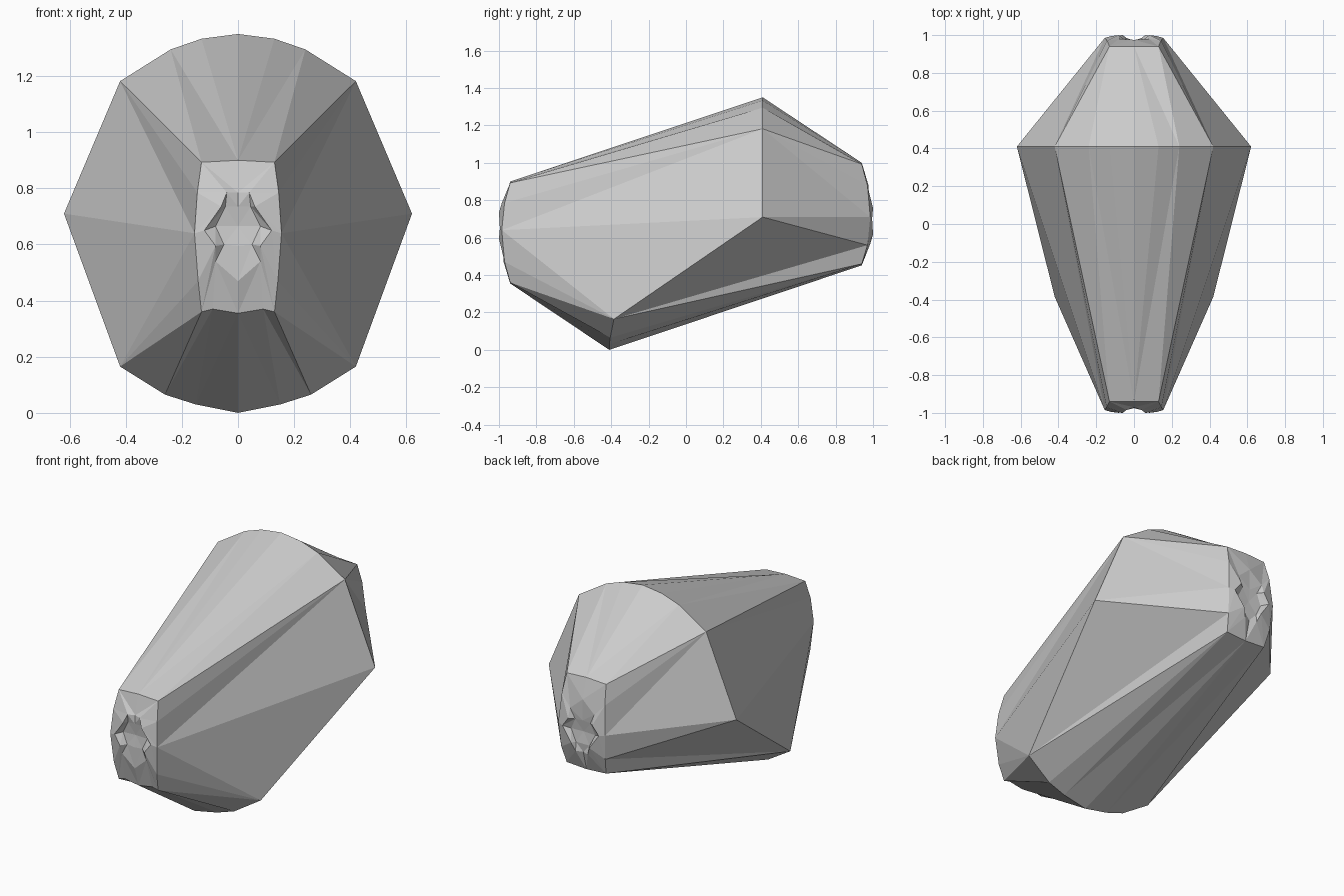
import bpy, bmesh

if "Cube" in bpy.data.objects:
    bpy.data.objects.remove(bpy.data.objects["Cube"])

bm = bmesh.new()


def strip(a, b):
    """Zip two point chains together with triangles, on both sides of x = 0."""
    i = j = 0
    while i < len(a) - 1 or j < len(b) - 1:
        na = (i + 1) / (len(a) - 1) if i < len(a) - 1 else 9
        nb = (j + 1) / (len(b) - 1) if j < len(b) - 1 else 9
        if na <= nb:
            tri = (a[i], a[i + 1], b[j])
            i += 1
        else:
            tri = (a[i], b[j + 1], b[j])
            j += 1
        for s in (1, -1):
            bm.faces.new([bm.verts.new((s * x, y, z)) for x, y, z in tri])


# Half profiles: upper rear arc, lower front arc, widest side point
U = [(0, .41, 1.35), (.13, .41, 1.333), (.24, .41, 1.295), (.42, .41, 1.182)]
L = [(0, -.41, 0), (.15, -.41, .03), (.26, -.405, .065), (.42, -.385, .165)]
S = (.62, .41, .71)

# Half outlines of the small end caps, top to bottom
F = [(0, -.94, .9), (.13, -.94, .893), (.145, -.97, .785), (.155, -.985, .64),
     (.142, -.97, .47), (.13, -.94, .36), (.09, -.94, .37), (0, -.94, .355)]
B = [(0, .94, 1.0), (.13, .94, .993), (.142, .97, .88), (.155, .985, .71),
     (.145, .97, .56), (.13, .94, .46), (0, .94, .452)]

# Front half of body
strip(F[:2], U)
strip(F[1:3], [U[3]])
strip(F[2:4], [U[3], S])
strip([S, L[3]], [F[3]])
strip(F[3:6], [L[3]])
strip(F[5:], L[::-1])

# Rear half of body
strip(B[:2], U)
strip(B[1:4], [U[3], S])
strip(B[3:5], [S])
strip([S, L[3]], [B[4]])
strip(B[4:6], [L[3]])
strip(B[5:], L[::-1])

# Faceted end caps with a shallow six-sided hollow
rim = [(0, .97, .785), (.04, .985, .785), (.06, 1, .735), (.12, .995, .65),
       (.08, 1, .595), (.08, .98, .54), (0, .975, .47)]
hollow = [(0, .975, .735), (.045, .975, .735), (.08, .97, .665), (.05, .975, .6), (0, .975, .595)]
for outline, place in ((F, lambda p: (p[0], -p[1], p[2])),
                       (B, lambda p: (p[0], p[1], 1.352 - p[2]))):
    r, h = [place(p) for p in rim], [place(p) for p in hollow]
    if outline is B:
        r.reverse()
        h.reverse()
    strip(outline, r)
    strip(r, h)
    strip(h, [place((0, .965, .665))])

bmesh.ops.remove_doubles(bm, verts=bm.verts, dist=.0005)
bmesh.ops.recalc_face_normals(bm, faces=bm.faces)
mesh = bpy.data.meshes.new("faceted_body")
bm.to_mesh(mesh)
bm.free()
bpy.context.collection.objects.link(bpy.data.objects.new("faceted_body", mesh))
